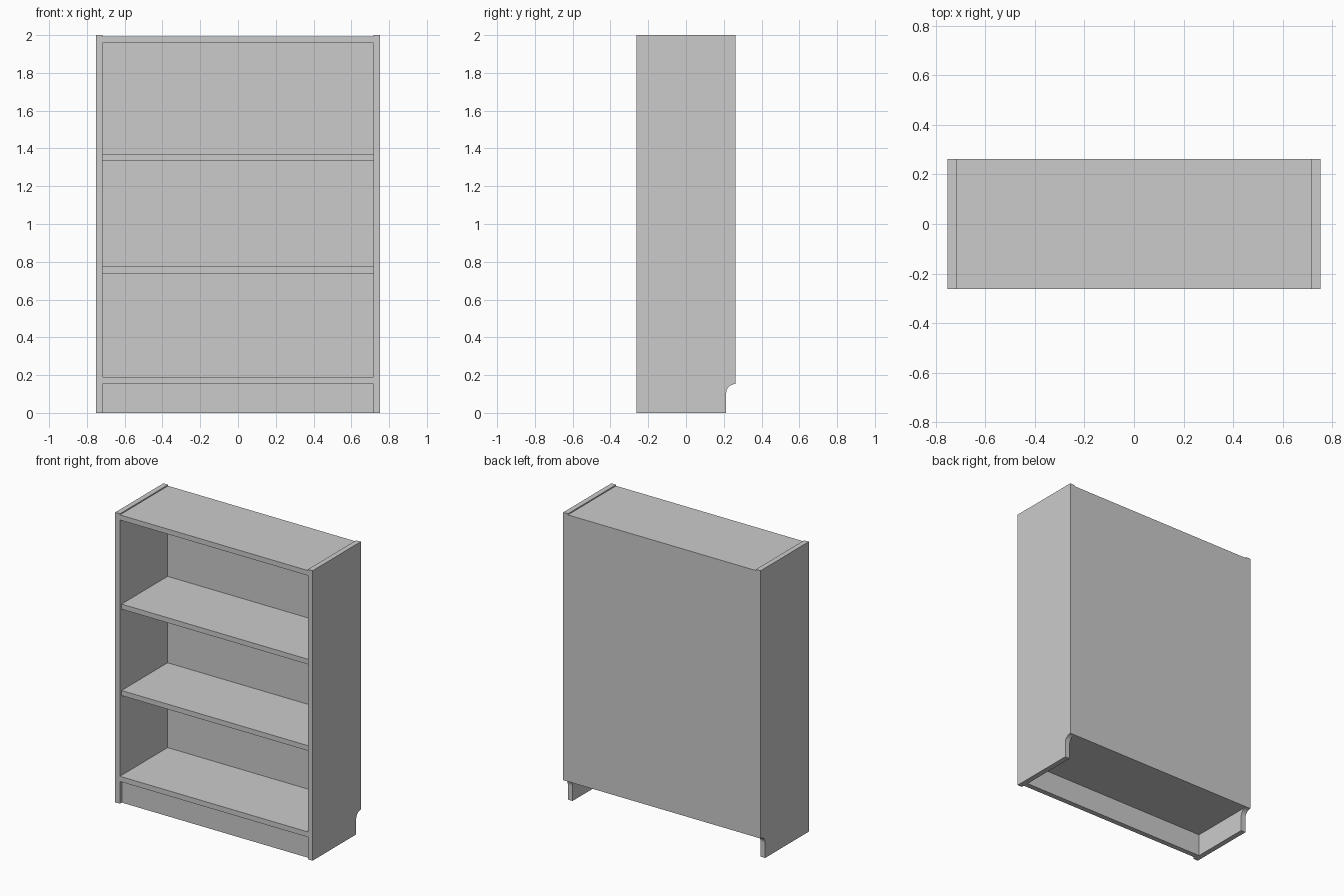
import bpy, bmesh, math

if "Cube" in bpy.data.objects:
    bpy.data.objects.remove(bpy.data.objects["Cube"])

W, D, H, T = 0.753, 0.2625, 2.0, 0.036   # half width, half depth, height, board thickness
INNER = W - T
BACK = 0.006                             # back panel thickness


def finish(name, bm):
    bmesh.ops.recalc_face_normals(bm, faces=bm.faces[:])
    mesh = bpy.data.meshes.new(name)
    bm.to_mesh(mesh)
    bm.free()
    obj = bpy.data.objects.new(name, mesh)
    bpy.context.collection.objects.link(obj)
    return obj


def board(name, y0, y1, z0, z1):
    """Board filling the gap between the two side panels."""
    bm = bmesh.new()
    bmesh.ops.create_cube(bm, size=1)
    bmesh.ops.scale(bm, vec=(2 * INNER, y1 - y0, z1 - z0), verts=bm.verts)
    bmesh.ops.translate(bm, vec=(0, (y0 + y1) / 2, (z0 + z1) / 2), verts=bm.verts)
    return finish(name, bm)


def side_panel(name, x):
    """Upright with a rounded skirting-board notch at the lower back."""
    r, notch_top = 0.05, 0.153
    outline = [(-D, 0), (D - r, 0)]
    for i in range(9):
        a = math.pi - i * math.pi / 16
        outline.append((D + r * math.cos(a), notch_top - r + r * math.sin(a)))
    outline += [(D, H), (-D, H)]
    bm = bmesh.new()
    face = bm.faces.new([bm.verts.new((x, y, z)) for y, z in outline])
    ext = bmesh.ops.extrude_face_region(bm, geom=[face])
    moved = [g for g in ext["geom"] if isinstance(g, bmesh.types.BMVert)]
    bmesh.ops.translate(bm, vec=(T, 0, 0), verts=moved)
    return finish(name, bm)


# Uprights
side_panel("left_side", -W)
side_panel("right_side", INNER)

# Fixed top and bottom boards, flush with the front
inside_back = D - BACK
board("top_board", -D, inside_back, 1.957, 1.992)
board("bottom_board", -D, inside_back, 0.153, 0.189)

# Inner shelves, set back slightly
for i, z in enumerate((0.739, 1.335)):
    board(f"shelf_{i + 1}", -D + 0.018, inside_back, z, z + 0.035)

# Recessed kick board and thin back panel
board("kick_board", -D + 0.02, -D + 0.02 + T, 0.0, 0.153)
board("back_panel", inside_back, D, 0.153, 1.992)
